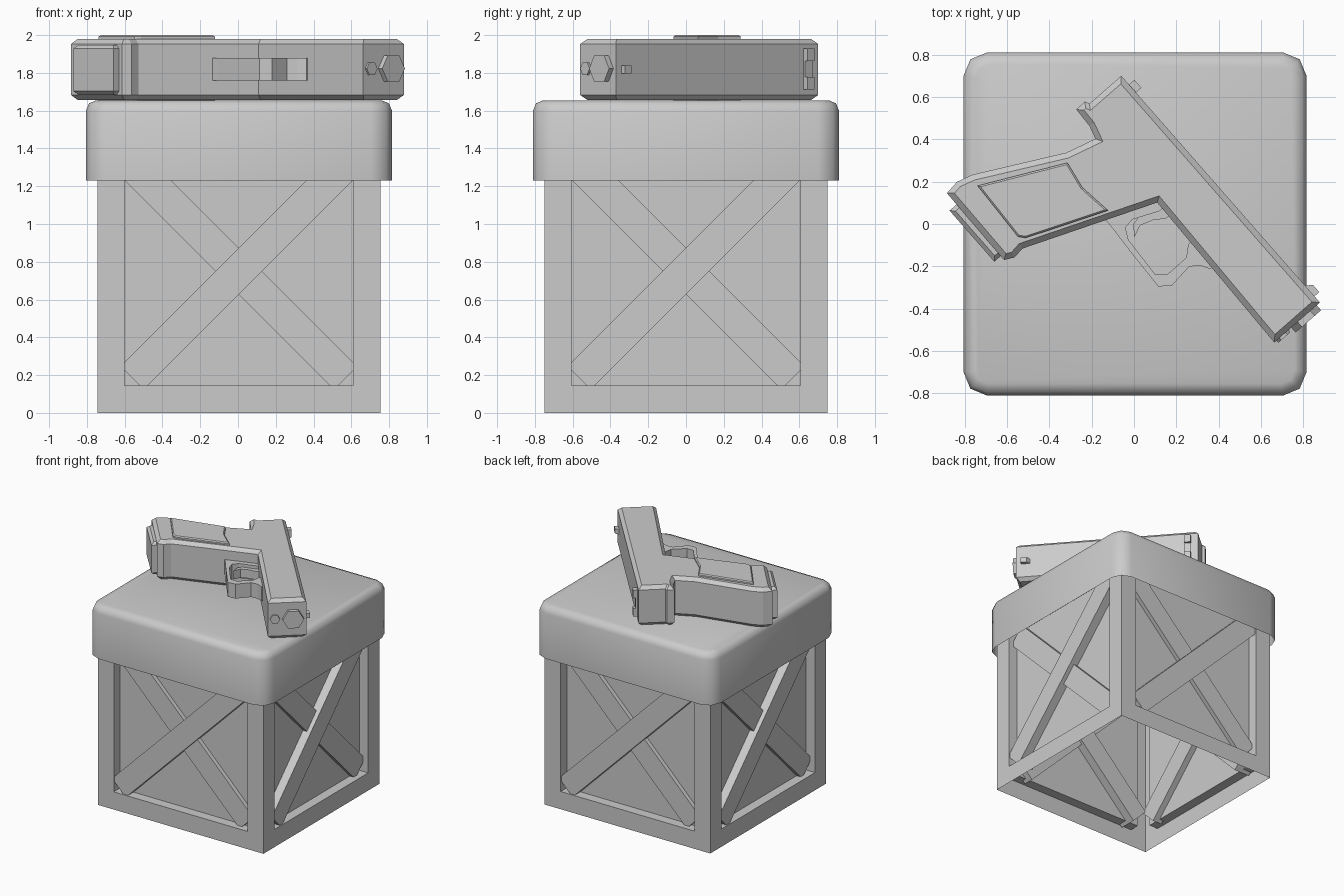
import bpy, bmesh, math
from mathutils import Matrix, Vector

if "Cube" in bpy.data.objects:
    bpy.data.objects.remove(bpy.data.objects["Cube"])

CX = 0.005                                   # crate centre in x


def finish(bm, name):
    bmesh.ops.recalc_face_normals(bm, faces=bm.faces)
    me = bpy.data.meshes.new(name)
    bm.to_mesh(me)
    bm.free()
    ob = bpy.data.objects.new(name, me)
    bpy.context.collection.objects.link(ob)
    return ob


def box(bm, mat, size):
    return bmesh.ops.create_cube(bm, size=1, matrix=mat @ Matrix.Diagonal((*size, 1)))


# crate body: cube with four recessed side panels, open underneath
bm = bmesh.new()
box(bm, Matrix.Translation((CX, 0, 0.75)), (1.5, 1.5, 1.5))
bm.normal_update()
for f in [f for f in bm.faces if abs(f.normal.z) < 0.5]:
    bmesh.ops.inset_region(bm, faces=[f], thickness=0.205)
    n = f.normal.copy()
    ext = bmesh.ops.extrude_face_region(bm, geom=[f])
    bmesh.ops.translate(bm, vec=-n * 0.08,
                        verts=[v for v in ext["geom"] if isinstance(v, bmesh.types.BMVert)])
    bmesh.ops.delete(bm, geom=[f], context="FACES_ONLY")
bm.normal_update()
bmesh.ops.delete(bm, geom=[f for f in bm.faces if f.calc_center_median().z < 0.001],
                 context="FACES_ONLY")
finish(bm, "crate_body")

# crossed braces on each side: (angle, front depth, back depth)
for name, ang, d0, d1 in (("main_braces", -45, 0.01, 0.15), ("cross_braces", 45, 0.045, 0.13)):
    bm = bmesh.new()
    for k in range(4):
        m = (Matrix.Translation((CX, 0, 0.75)) @ Matrix.Rotation(k * math.pi / 2, 4, 'Z')
             @ Matrix.Translation((0, -0.75 + (d0 + d1) / 2, 0))
             @ Matrix.Rotation(math.radians(ang), 4, 'Y'))
        box(bm, m, (1.6, d1 - d0, 0.174))
    finish(bm, name)

# soft cover over the top, rounded and open underneath
bm = bmesh.new()
box(bm, Matrix.Translation((CX, 0, 1.4425)), (1.62, 1.62, 0.425))
edges = [e for e in bm.edges if abs(e.verts[0].co.z - e.verts[1].co.z) > 0.1]
bmesh.ops.bevel(bm, geom=edges, offset=0.11, segments=2, profile=0.5, affect='EDGES')
edges = [e for e in bm.edges if all(v.co.z > 1.65 for v in e.verts)]
bmesh.ops.bevel(bm, geom=edges, offset=0.055, segments=2, profile=0.5, affect='EDGES')
bmesh.ops.delete(bm, geom=[f for f in bm.faces if all(v.co.z < 1.24 for v in f.verts)],
                 context="FACES_ONLY")
cover = finish(bm, "crate_cover")
bpy.context.view_layer.objects.active = cover
cover.select_set(True)
bpy.ops.object.shade_smooth_by_angle(angle=math.radians(60))
cover.select_set(False)

# pistol frame of reference: s along the barrel, t down to the grip, h thickness
ORIGIN = Vector((-0.06, 0.70, 1.818))
S, T, H = Vector((0.659, -0.752, 0)), Vector((-0.752, -0.659, 0)), Vector((0, 0, 1))


def to_world(bm):
    for v in bm.verts:
        v.co = ORIGIN + S * v.co.x + T * v.co.y + H * v.co.z


def prism(name, pts, h0, h1, chamfer=0.0):
    bm = bmesh.new()
    f = bm.faces.new([bm.verts.new((s, t, h0)) for s, t in pts])
    ext = bmesh.ops.extrude_face_region(bm, geom=[f])
    bmesh.ops.translate(bm, vec=(0, 0, h1 - h0),
                        verts=[v for v in ext["geom"] if isinstance(v, bmesh.types.BMVert)])
    bmesh.ops.recalc_face_normals(bm, faces=bm.faces)
    if chamfer:
        rim = [e for e in bm.edges if abs(e.verts[0].co.z - e.verts[1].co.z) < 1e-5]
        bmesh.ops.bevel(bm, geom=rim, offset=chamfer, segments=1, profile=0.5,
                        affect='EDGES', clamp_overlap=False)
    to_world(bm)
    return finish(bm, name)


def rect(s0, s1, t0, t1):
    return [(s0, t0), (s1, t0), (s1, t1), (s0, t1)]


# slide, frame and grip as one chamfered profile
body = prism("pistol_body", [
    (0, 0), (1.424, 0), (1.424, 0.287), (0.562, 0.267), (0.306, 0.889), (0.313, 0.945),
    (0.289, 0.99), (-0.126, 0.985), (-0.135, 0.914), (-0.112, 0.836), (0.102, 0.434),
    (0.143, 0.288), (0.078, 0.269), (-0.02, 0.265), (-0.023, 0.21), (0, 0.2)],
    -0.162, 0.162, 0.027)

# shallow recesses: ejection port (side and top) and front frame flats on both sides
port = [(0.58, -0.1), (0.895, -0.1), (0.895, 0.045), (0.858, 0.087), (0.58, 0.087)]
cutters = [(port, 0.15, 0.3), (rect(0.58, 0.895, -0.1, 0.012), -0.07, 0.3),
           (rect(1.12, 1.6, 0.17, 0.4), 0.15, 0.3), (rect(1.12, 1.6, 0.17, 0.4), -0.3, -0.15)]
bpy.context.view_layer.objects.active = body
for pts, h0, h1 in cutters:
    c = prism("cutter", pts, h0, h1)
    c.hide_render = True
    mod = body.modifiers.new("cut", 'BOOLEAN')
    mod.operation, mod.solver, mod.object = 'DIFFERENCE', 'EXACT', c
    bpy.ops.object.modifier_apply(modifier=mod.name)
    bpy.data.objects.remove(c)

# grip panels on both sides
panel = [(-0.057, 0.853), (0.141, 0.462), (0.276, 0.486), (0.438, 0.466),
         (0.278, 0.845), (0.25, 0.868)]
prism("grip_panels", panel, -0.182, 0.182, 0.008)

# magazine base
prism("magazine_base", rect(-0.056, 0.265, 0.96, 1.03), -0.135, 0.13, 0.02)

# trigger guard loop and trigger
prism("trigger_guard", [
    (0.43, 0.505), (0.498, 0.505), (0.652, 0.515), (0.864, 0.525), (0.903, 0.472),
    (0.889, 0.353), (0.92, 0.31), (0.965, 0.285), (0.965, 0.25), (0.80, 0.25),
    (0.808, 0.288), (0.848, 0.335), (0.849, 0.455), (0.812, 0.498), (0.604, 0.485),
    (0.552, 0.458), (0.545, 0.408), (0.60, 0.285), (0.60, 0.25), (0.53, 0.25)],
    -0.058, 0.06)
prism("trigger", [(0.56, 0.25), (0.65, 0.25), (0.645, 0.288), (0.612, 0.335),
                  (0.59, 0.40), (0.615, 0.457), (0.565, 0.42), (0.55, 0.36)], -0.035, 0.035)

# sights
prism("rear_sight_base", rect(0.055, 0.105, -0.015, 0.02), -0.105, 0.11)
for side, h0, h1 in (("lower", -0.105, -0.04), ("upper", 0.045, 0.11)):
    prism("rear_sight_post_" + side, rect(0.055, 0.105, -0.034, 0.01), h0, h1)
prism("front_sight", [(1.31, 0.01), (1.34, -0.03), (1.385, -0.03), (1.385, 0.01)], -0.02, 0.02)

# six-sided barrel and guide rod ends
for name, t, r, tip in (("barrel", 0.10, 0.08, 1.455), ("guide_rod", 0.235, 0.038, 1.437)):
    bm = bmesh.new()
    m = Matrix.Translation(((1.36 + tip) / 2, t, 0.005)) @ Matrix.Rotation(math.pi / 2, 4, 'Y')
    m = m @ Matrix.Rotation(math.pi / 2, 4, 'Z')
    bmesh.ops.create_cone(bm, cap_ends=True, segments=6, radius1=r, radius2=r,
                          depth=tip - 1.36, matrix=m)
    # keep a vertex pointing along t so the flats lie top and bottom
    far = max(v.co.y for v in bm.verts) - t
    if far < r * 0.95:
        bmesh.ops.rotate(bm, verts=bm.verts, cent=(0, t, 0.005),
                         matrix=Matrix.Rotation(math.pi / 6, 3, 'X'))
    to_world(bm)
    finish(bm, name)
